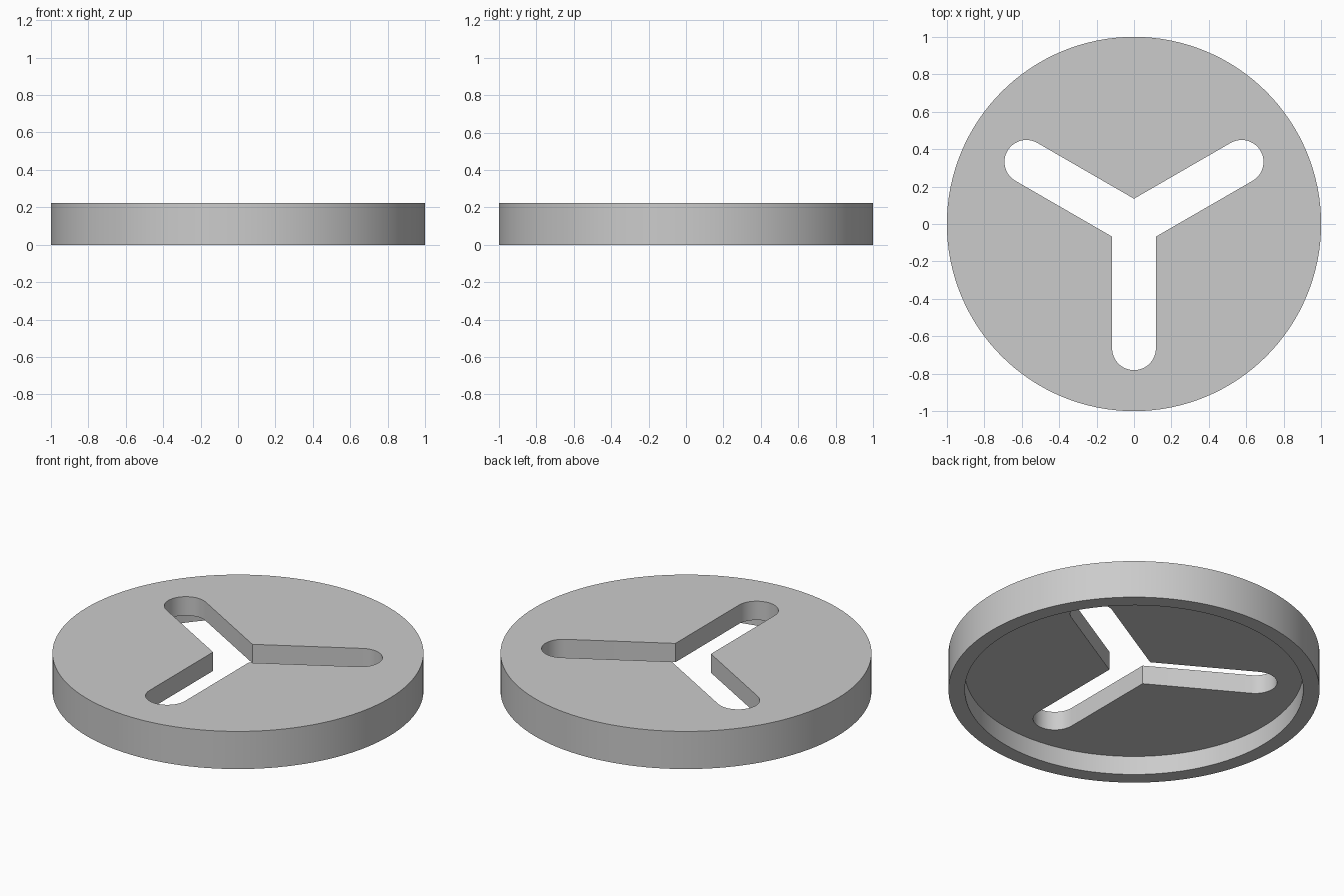
import bpy, bmesh, math
from mathutils import Matrix, Vector

HEIGHT = 0.224        # overall height
RECESS = 0.112        # depth of the underside recess
RIM_INNER = 0.912     # inner radius of the rim
SLOT_HALF = 0.117     # half width of each slot
SLOT_REACH = 0.664    # distance to the centre of the slot's round end

cube = bpy.data.objects.get("Cube")
if cube:
    bpy.data.objects.remove(cube, do_unlink=True)


def circle(radius, count=128):
    return [Vector((radius * math.cos(math.tau * i / count),
                    radius * math.sin(math.tau * i / count), 0)) for i in range(count)]


def prism(name, outline, bottom, top):
    """Extrude a flat outline between two heights."""
    bm = bmesh.new()
    face = bm.faces.new([bm.verts.new((p.x, p.y, bottom)) for p in outline])
    new = bmesh.ops.extrude_face_region(bm, geom=[face])["geom"]
    verts = [v for v in new if isinstance(v, bmesh.types.BMVert)]
    bmesh.ops.translate(bm, verts=verts, vec=(0, 0, top - bottom))
    bmesh.ops.recalc_face_normals(bm, faces=bm.faces)
    mesh = bpy.data.meshes.new(name)
    bm.to_mesh(mesh)
    bm.free()
    obj = bpy.data.objects.new(name, mesh)
    bpy.context.collection.objects.link(obj)
    return obj


def slot_outline(steps=24):
    """Three round-ended arms meeting at the centre."""
    points = []
    for arm in range(3):
        turn = Matrix.Rotation(math.radians(-90 + 120 * arm), 3, 'Z')
        for i in range(steps + 1):
            a = -math.pi / 2 + math.pi * i / steps
            points.append(turn @ Vector((SLOT_REACH + SLOT_HALF * math.cos(a),
                                         SLOT_HALF * math.sin(a), 0)))
        # Inner corner shared with the next arm
        points.append(turn @ Vector((SLOT_HALF / math.sqrt(3), SLOT_HALF, 0)))
    return points


def cut(target, cutter):
    cutter.hide_render = True
    mod = target.modifiers.new("cut", 'BOOLEAN')
    mod.operation = 'DIFFERENCE'
    mod.solver = 'EXACT'
    mod.object = cutter
    bpy.context.view_layer.objects.active = target
    bpy.ops.object.modifier_apply(modifier=mod.name)
    bpy.data.objects.remove(cutter, do_unlink=True)


# Disc with a hollow underside and a three-armed slot
disc = prism("slotted_disc", circle(1.0), 0, HEIGHT)
cut(disc, prism("recess_cutter", circle(RIM_INNER), -0.1, RECESS))
cut(disc, prism("slot_cutter", slot_outline(), -0.2, HEIGHT + 0.1))

# Plain grey material
grey = bpy.data.materials.new("grey")
grey.use_nodes = True
color = (0.6, 0.6, 0.6, 1)
grey.diffuse_color = color
grey.node_tree.nodes["Principled BSDF"].inputs["Base Color"].default_value = color
disc.data.materials.clear()
disc.data.materials.append(grey)

# Smooth round walls, sharp edges
bpy.ops.object.select_all(action='DESELECT')
disc.select_set(True)
bpy.context.view_layer.objects.active = disc
bpy.ops.object.shade_smooth_by_angle(angle=math.radians(30))
